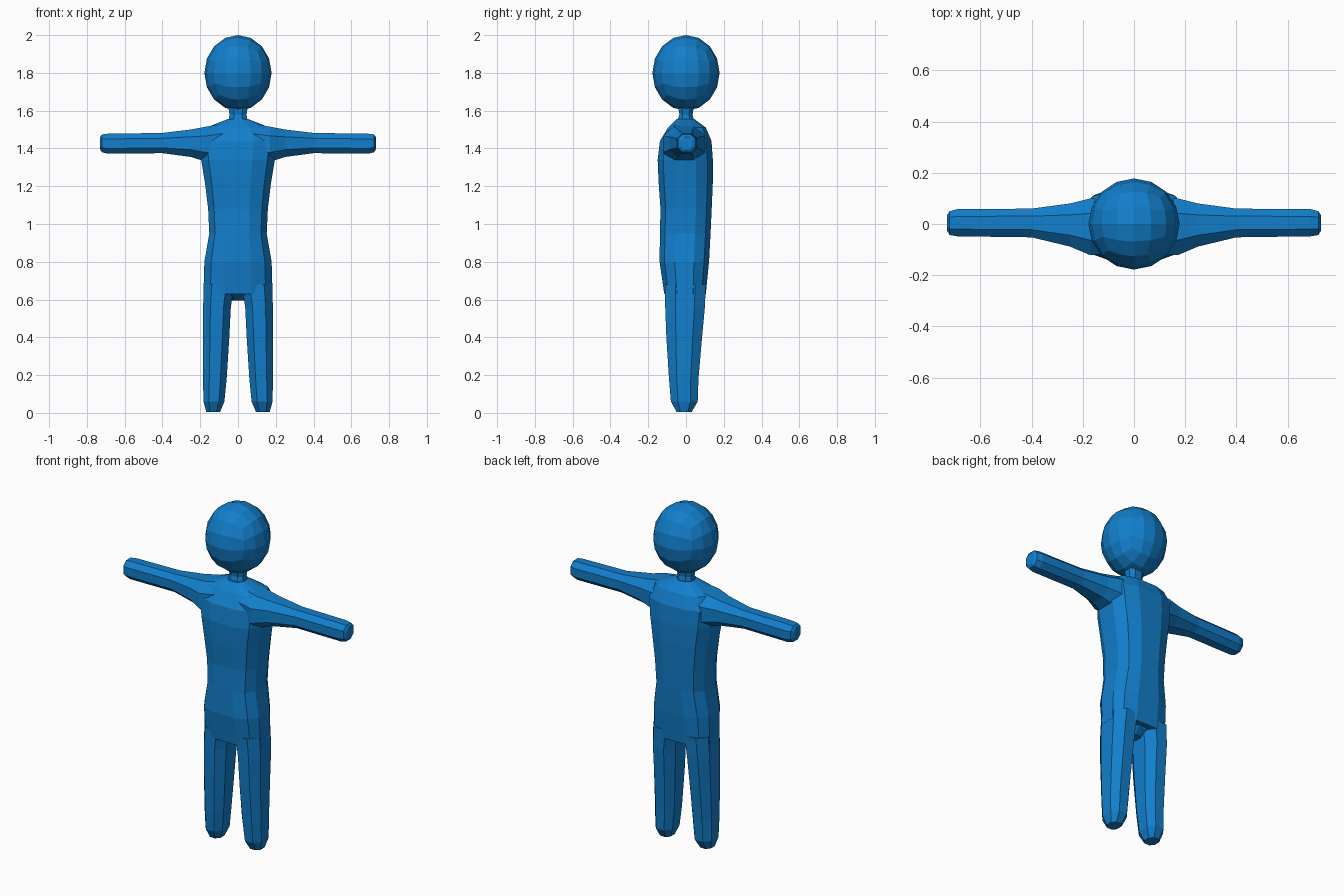
import bpy, bmesh, math
from mathutils import Vector

if "Cube" in bpy.data.objects:
    bpy.data.objects.remove(bpy.data.objects["Cube"])

blue = bpy.data.materials.new("blue")
blue.diffuse_color = (0.006, 0.21, 0.6, 1)
blue.use_nodes = True
blue.node_tree.nodes["Principled BSDF"].inputs["Base Color"].default_value = blue.diffuse_color


def finish(name, bm):
    bmesh.ops.recalc_face_normals(bm, faces=bm.faces)
    me = bpy.data.meshes.new(name)
    bm.to_mesh(me)
    bm.free()
    me.materials.append(blue)
    ob = bpy.data.objects.new(name, me)
    bpy.context.collection.objects.link(ob)
    return ob


def ring(a0, a1, b0, b1, n, power):
    """Rounded-box outline between two extents on each axis."""
    pts = []
    for i in range(n):
        t = 2 * math.pi * (i + 0.5) / n
        c, s = math.cos(t), math.sin(t)
        m = math.cos(math.pi / n) ** power
        u = math.copysign(abs(c) ** power, c) / m
        v = math.copysign(abs(s) ** power, s) / m
        pts.append(((a0 + a1) / 2 + u * (a1 - a0) / 2, (b0 + b1) / 2 + v * (b1 - b0) / 2))
    return pts


def loft(name, sections, axis="z", n=8, power=0.85, side=1):
    """Skin rings given as (position, min a, max a, min b, max b)."""
    bm = bmesh.new()
    rings = []
    for p, a0, a1, b0, b1 in sections:
        pts = ring(a0, a1, b0, b1, n, power)
        co = [(side * a, b, p) if axis == "z" else (side * p, a, b) for a, b in pts]
        rings.append([bm.verts.new(c) for c in co])
    for r, q in zip(rings, rings[1:]):
        for i in range(n):
            j = (i + 1) % n
            bm.faces.new((r[i], r[j], q[j], q[i]))
    bm.faces.new(rings[0])
    bm.faces.new(rings[-1])
    return finish(name, bm)


# Torso, from the hips up to the sloping shoulders
loft("torso", [
    (0.63, -0.183, 0.183, -0.115, 0.105),
    (0.80, -0.178, 0.178, -0.140, 0.122),
    (0.95, -0.152, 0.152, -0.138, 0.130),
    (1.08, -0.158, 0.158, -0.135, 0.136),
    (1.22, -0.175, 0.175, -0.145, 0.142),
    (1.34, -0.195, 0.195, -0.150, 0.142),
    (1.44, -0.205, 0.205, -0.138, 0.135),
    (1.51, -0.170, 0.170, -0.095, 0.105),
    (1.555, -0.055, 0.055, -0.050, 0.045)], n=12, power=0.72)

# Crotch wedge between the legs
loft("crotch", [(0.595, -0.03, 0.03, -0.03, 0.03),
                (0.64, -0.07, 0.07, -0.10, 0.09)])

# Legs and arms, one of each per side
for side, label in ((1, "left"), (-1, "right")):
    loft(label + "_leg", [
        (0.005, 0.095, 0.168, -0.050, 0.030),
        (0.06, 0.072, 0.183, -0.080, 0.062),
        (0.18, 0.060, 0.185, -0.090, 0.066),
        (0.40, 0.046, 0.185, -0.104, 0.085),
        (0.56, 0.038, 0.185, -0.110, 0.100),
        (0.68, 0.020, 0.180, -0.112, 0.105)], side=side)
    loft(label + "_arm", [
        (0.06, -0.110, 0.100, 1.33, 1.535),
        (0.17, -0.122, 0.100, 1.33, 1.515),
        (0.25, -0.088, 0.080, 1.355, 1.500),
        (0.40, -0.052, 0.060, 1.375, 1.482),
        (0.69, -0.048, 0.058, 1.372, 1.478),
        (0.72, -0.043, 0.050, 1.380, 1.474),
        (0.73, -0.026, 0.034, 1.395, 1.460)], axis="x", side=side)

# Neck
loft("neck", [(1.53, -0.052, 0.052, -0.050, 0.045),
              (1.58, -0.045, 0.045, -0.035, 0.035),
              (1.64, -0.055, 0.055, -0.045, 0.045)])

# Head: a subdivided cube pushed out to an egg shape
bm = bmesh.new()
bmesh.ops.create_cube(bm, size=2)
bmesh.ops.subdivide_edges(bm, edges=bm.edges[:], cuts=3, use_grid_fill=True)
for v in bm.verts:
    d = Vector([math.tan(c * math.pi / 4) for c in v.co]).normalized()
    v.co = (d.x * 0.178, d.y * 0.178, 1.8 + d.z * 0.2)
finish("head", bm)
